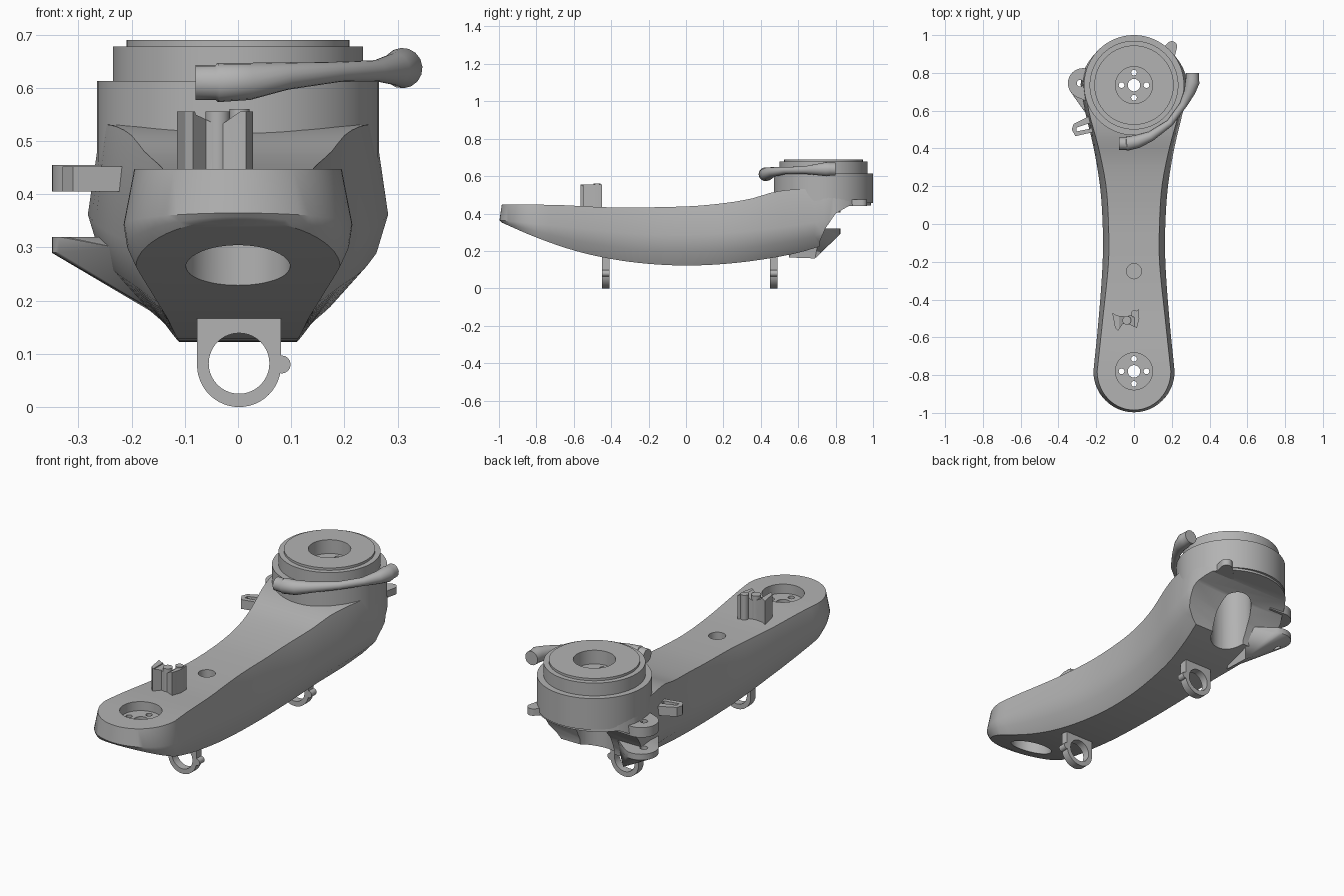
import bpy, bmesh, math
from mathutils import Vector, Matrix

cube = bpy.data.objects.get("Cube")
if cube:
    bpy.data.objects.remove(cube)

grey = bpy.data.materials.new("Plain Grey")
grey.use_nodes = True
grey.diffuse_color = (0.45, 0.45, 0.45, 1)
grey.node_tree.nodes["Principled BSDF"].inputs["Base Color"].default_value = (0.45, 0.45, 0.45, 1)

FRONT, BACK = -0.78, 0.735      # pivot centres along y
BORE = 0.098


def finish(name, bm):
    bmesh.ops.remove_doubles(bm, verts=bm.verts, dist=1e-5)
    bmesh.ops.recalc_face_normals(bm, faces=bm.faces)
    mesh = bpy.data.meshes.new(name)
    bm.to_mesh(mesh)
    bm.free()
    ob = bpy.data.objects.new(name, mesh)
    bpy.context.collection.objects.link(ob)
    mesh.materials.append(grey)
    return ob


def activate(ob):
    bpy.ops.object.select_all(action='DESELECT')
    ob.select_set(True)
    bpy.context.view_layer.objects.active = ob


def smooth(ob, angle=32):
    activate(ob)
    bpy.ops.object.shade_smooth_by_angle(angle=math.radians(angle))


def boolean(ob, others, operation='DIFFERENCE'):
    activate(ob)
    for other in others:
        mod = ob.modifiers.new("cut", 'BOOLEAN')
        mod.operation, mod.solver, mod.object = operation, 'EXACT', other
        bpy.ops.object.modifier_apply(modifier=mod.name)
    for other in others:
        bpy.data.objects.remove(other)


def cylinder(name, x, y, z0, z1, r, sides=48):
    bm = bmesh.new()
    bmesh.ops.create_cone(bm, cap_ends=True, segments=sides, radius1=r, radius2=r, depth=z1 - z0,
                          matrix=Matrix.Translation((x, y, (z0 + z1) / 2)))
    return finish(name, bm)


def prism(name, outline, lo, hi, axis='z'):
    """Extrude a 2D outline along an axis."""
    place = {'x': lambda p, h: (h, *p), 'y': lambda p, h: (p[0], h, p[1]), 'z': lambda p, h: (*p, h)}[axis]
    bm = bmesh.new()
    face = bm.faces.new([bm.verts.new(place(p, lo)) for p in outline])
    out = bmesh.ops.extrude_face_region(bm, geom=[face])
    shift = Vector(place((0, 0), hi - lo))
    bmesh.ops.translate(bm, vec=shift, verts=[g for g in out['geom'] if isinstance(g, bmesh.types.BMVert)])
    return finish(name, bm)


def disc(x, y, z, r, n=32):
    return [(x + r * math.cos(math.tau * i / n), y + r * math.sin(math.tau * i / n), z) for i in range(n)]


def hull(name, points):
    bm = bmesh.new()
    for p in points:
        bm.verts.new(p)
    out = bmesh.ops.convex_hull(bm, input=bm.verts)
    bmesh.ops.delete(bm, geom=list({v for v in out['geom_interior'] if isinstance(v, bmesh.types.BMVert)}),
                     context='VERTS')
    return finish(name, bm)


def curve_value(points, y):
    """Smooth interpolation through (y, value) points."""
    y = min(max(y, points[0][0]), points[-1][0])
    slope = lambda i: ((points[min(i + 1, len(points) - 1)][1] - points[max(i - 1, 0)][1]) /
                       (points[min(i + 1, len(points) - 1)][0] - points[max(i - 1, 0)][0]))
    for i in range(len(points) - 1):
        (a, va), (b, vb) = points[i], points[i + 1]
        if y <= b:
            t, d = (y - a) / (b - a), b - a
            return ((2*t**3 - 3*t*t + 1) * va + (t**3 - 2*t*t + t) * d * slope(i)
                    + (3*t*t - 2*t**3) * vb + (t**3 - t*t) * d * slope(i + 1))


def bore_cutters(y, web_low, web_high, top):
    cuts = [cylinder("bore_top", 0, y, web_high, top + 0.1, BORE),
            cylinder("bore_bottom", 0, y, 0, web_low, BORE),
            cylinder("web_hole", 0, y, 0, top + 0.1, 0.033, 24)]
    for dx, dy in ((1, 0), (-1, 0), (0, 1), (0, -1)):
        cuts.append(cylinder("bolt_hole", dx * 0.066, y + dy * 0.066, 0, top + 0.1, 0.015, 16))
    return cuts


# Arm body: four edge lines lofted along y, rounded at both ends
Z_TOP = [(-1, .447), (-.7, .446), (-.4, .433), (0, .438), (.2, .455), (.35, .48), (.47, .515), (.6, .53), (1, .53)]
Z_MID = [(-1, .365), (-.6, .325), (-.2, .288), (.2, .295), (.5, .325), (.75, .365), (1, .43)]
Z_LOW = [(-1, .358), (-.8, .272), (-.6, .203), (-.4, .157), (-.2, .131), (0, .122), (.2, .13), (.4, .153),
         (.6, .19), (.72, .225), (1, .3)]
W_TOP = [(-.78, .195), (-.5, .165), (-.2, .135), (0, .135), (.2, .148), (.4, .187), (.6, .24), (.74, .258)]
W_MID = [(-.78, .215), (-.5, .187), (-.2, .166), (0, .166), (.2, .18), (.4, .213), (.6, .26), (.74, .283)]
W_LOW = [(-.78, .192), (-.6, .155), (-.4, .128), (0, .11), (.4, .135), (.6, .175), (.74, .21)]


def edge_point(width, height, reach, s):
    """Point on one edge line; s runs past -1 and 1 into the rounded ends."""
    if abs(s) <= 1:
        y, k = FRONT + (BACK - FRONT) * (s + 1) / 2, 1
    else:
        a = (abs(s) - 1) * math.pi / 2
        y = (FRONT - reach[0] * math.sin(a)) if s < 0 else (BACK + reach[1] * math.sin(a))
        k = max(math.cos(a), 0)
    return Vector((k * curve_value(width, y), y, curve_value(height, y)))


bm = bmesh.new()
rings = []
stations = [-2 + i / 14 for i in range(14)] + [-1 + i / 16 for i in range(33)] + [1 + (i + 1) / 14 for i in range(14)]
for s in stations:
    top = edge_point(W_TOP, Z_TOP, (.205, .25), s)
    mid = edge_point(W_MID, Z_MID, (.217, .255), s)
    low = edge_point(W_LOW, Z_LOW, (.206, .22), s)
    belly = low.lerp(mid, 0.45)
    belly.x += (mid.x - low.x) * 0.25
    side = [top, mid, belly, low]
    loop = side + [Vector((-p.x, p.y, p.z)) for p in reversed(side)]
    rings.append([bm.verts.new(p) for p in loop])
for a, b in zip(rings, rings[1:]):
    for i in range(8):
        j = (i + 1) % 8
        bm.faces.new((a[i], a[j], b[j], b[i]))
for ring in (rings[0], rings[-1]):
    bm.faces.new(ring)
bmesh.ops.remove_doubles(bm, verts=bm.verts, dist=1e-4)
bmesh.ops.dissolve_degenerate(bm, edges=bm.edges, dist=1e-5)
arm = finish("arm_body", bm)

undercut = prism("undercut", [(.70, .1), (.715, .25), (.745, .32), (.80, .40), (.87, .44), (1.2, .45), (1.2, .1)],
                 -.6, .6, 'x')
boolean(arm, [undercut, cylinder("top_dimple", 0, -.25, .37, .6, .04, 32),
              cylinder("pivot_bore", 0, BACK, 0, .7, BORE)] + bore_cutters(FRONT, .36, .40, .5))
smooth(arm)

# Stepped pivot collar with a drilled web inside
collar = cylinder("pivot_collar", 0, BACK, .455, .613, .265, 96)
boolean(collar, [cylinder("step", 0, BACK, .6, .678, .235, 96), cylinder("rim", 0, BACK, .67, .69, .21, 96)], 'UNION')
boolean(collar, bore_cutters(BACK, .58, .62, .7))
smooth(collar)

# Forked lugs on the right of the pivot
lower = hull("lower_lug", disc(-.27, .745, .32, .08) + disc(-.27, .745, .29, .08) +
             [(-.11, .62, .32), (-.13, .55, .165), (-.13, .69, .16), (-.11, .72, .32), (-.23, .55, .3)])
upper = hull("upper_lug", disc(-.27, .745, .405, .08) + disc(-.27, .745, .455, .08) +
             [(-.18, y, z) for y in (.62, .82) for z in (.405, .455)])
for lug in (lower, upper):
    boolean(lug, [cylinder("pin_hole", -.285, .745, 0, .6, .018, 20), cylinder("clear", 0, BACK, 0, .6, BORE)])
    smooth(lug)

# Small slotted clip beside the arm, and a rear tab
clip = prism("side_clip", [(-.33, .50), (-.31, .465), (-.2, .49), (-.19, .58), (-.22, .58), (-.32, .53)], .405, .452)
boolean(clip, [prism("slot", [(-.305, .49), (-.23, .505), (-.23, .535), (-.305, .51)], .3, .6)])
rear_tab = hull("rear_tab", disc(.2, .94, .44, .028) + disc(.2, .94, .475, .028) +
                [(.1, .88, z) for z in (.44, .475)] + [(.2, .82, z) for z in (.44, .475)])
smooth(rear_tab)

# Locking lever: a tapered tube wrapped around the collar
path = bpy.data.curves.new("locking_lever", 'CURVE')
path.dimensions, path.bevel_depth, path.bevel_resolution, path.use_fill_caps = '3D', 1, 6, True
path.resolution_u = 6
spine = [(-.08, .425, .61, .033), (-.042, .425, .61, .033), (-.038, .425, .61, .037), (.02, .437, .612, .035),
         (.09, .465, .622, .026), (.19, .535, .63, .019), (.26, .63, .632, .02), (.295, .70, .635, .03),
         (.309, .75, .637, .038), (.309, .77, .637, .035), (.309, .80, .637, .035)]
line = path.splines.new('POLY')
line.points.add(len(spine) - 1)
for point, (x, y, z, r) in zip(line.points, spine):
    point.co, point.radius = (x, y, z, 1), r
lever = bpy.data.objects.new("locking_lever", path)
bpy.context.collection.objects.link(lever)
activate(lever)
bpy.ops.object.convert(target='MESH')
lever = bpy.context.object
lever.data.materials.clear()
lever.data.materials.append(grey)
smooth(lever, 40)

# Cable rings hanging under the arm
for name, y in (("front_cable_ring", -.43), ("rear_cable_ring", .47)):
    arc = [(.002 + .079 * math.cos(a), .079 + .079 * math.sin(a))
           for a in (math.pi + math.pi * i / 24 for i in range(25))]
    ring = prism(name, arc + [(.081, .17), (-.077, .17)], y - .02, y + .02, 'y')
    nub = prism("nub", [(p[0], p[1]) for p in disc(.082, .08, 0, .017, 16)], y - .02, y + .02, 'y')
    boolean(ring, [nub], 'UNION')
    boolean(ring, [prism("eye", [(p[0], p[1]) for p in disc(.002, .082, 0, .057, 40)], y - .1, y + .1, 'y')])
    smooth(ring)

# Waisted cable hook on top, with a saddle notch and two posts
hook = prism("cable_hook", [(-.115, -.47), (-.09, -.485), (-.04, -.49), (.0, -.475), (.025, -.45), (.028, -.50),
                            (.015, -.55), (-.03, -.53), (-.06, -.53), (-.085, -.565), (-.1, -.55)], .42, .555)
boolean(hook, [prism("notch", [(-.085, .6), (-.08, .55), (-.035, .528), (.005, .556), (.005, .6)], -.7, -.3, 'y')])
smooth(hook)
for name, x, y, z, r in (("hook_post_middle", -.038, -.51, .555, .023), ("hook_post_end", .003, -.475, .56, .019)):
    smooth(cylinder(name, x, y, .42, z, r, 24))
